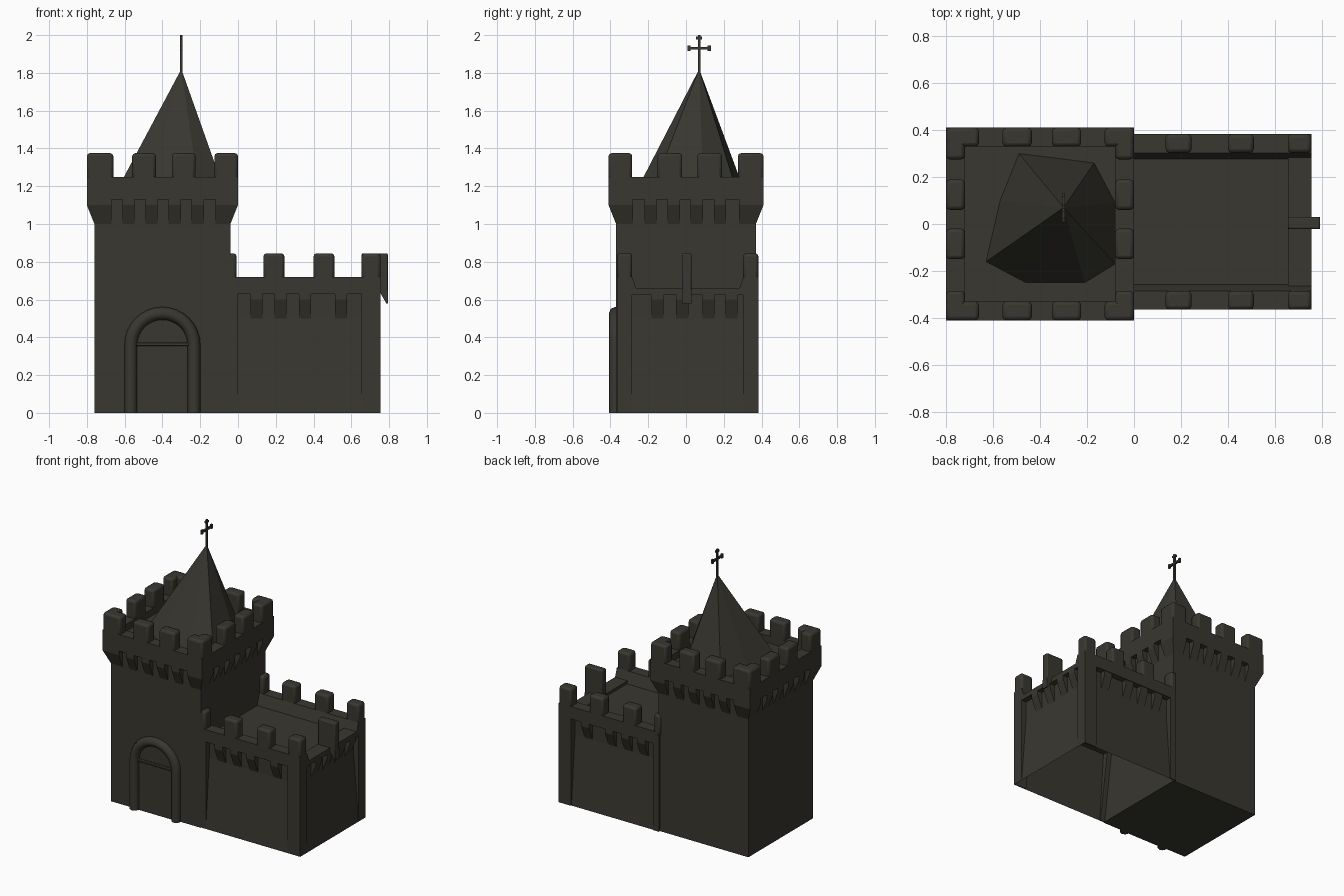
import bpy, bmesh, math
from mathutils import Matrix

old = bpy.data.objects.get("Cube")
if old:
    bpy.data.objects.remove(old, do_unlink=True)

stone = bpy.data.materials.new("dark_stone")
stone.use_nodes = True
COLOR = (0.040, 0.038, 0.029, 1)
stone.diffuse_color = COLOR
stone.node_tree.nodes["Principled BSDF"].inputs["Base Color"].default_value = COLOR


def finish(name, bm, bevel=0):
    bmesh.ops.recalc_face_normals(bm, faces=bm.faces)
    mesh = bpy.data.meshes.new(name)
    bm.to_mesh(mesh)
    bm.free()
    obj = bpy.data.objects.new(name, mesh)
    bpy.context.collection.objects.link(obj)
    mesh.materials.append(stone)
    if bevel:
        mod = obj.modifiers.new("soft_edges", "BEVEL")
        mod.width, mod.segments = bevel, 2
        bpy.context.view_layer.objects.active = obj
        obj.select_set(True)
        bpy.ops.object.shade_smooth_by_angle(angle=math.radians(40))
        obj.select_set(False)


def block(name, low, z0, z1, high=None, bevel=0, open_base=False):
    """Box or tapered box; low and high are (x0, x1, y0, y1) rectangles."""
    bm = bmesh.new()
    rings = []
    for (x0, x1, y0, y1), z in ((low, z0), (high or low, z1)):
        rings.append([bm.verts.new((x, y, z))
                      for x, y in ((x0, y0), (x1, y0), (x1, y1), (x0, y1))])
    lo, hi = rings
    for i in range(4):
        j = (i + 1) % 4
        bm.faces.new((lo[i], lo[j], hi[j], hi[i]))
    bm.faces.new(hi)
    if not open_base:
        bm.faces.new(lo[::-1])
    finish(name, bm, bevel)


def corbel(name, x, y, z, angle):
    """Bracket growing from a wall; angle turns its outward direction from -y."""
    bm = bmesh.new()
    profile = [(0.03, 0), (0, 0), (-0.04, 0.1), (-0.04, 0.14), (0.03, 0.14)]
    face = bm.faces.new([bm.verts.new((-0.032, a, b)) for a, b in profile])
    ext = bmesh.ops.extrude_face_region(bm, geom=[face])
    moved = [v for v in ext["geom"] if isinstance(v, bmesh.types.BMVert)]
    bmesh.ops.translate(bm, verts=moved, vec=(0.064, 0, 0))
    bm.transform(Matrix.Translation((x, y, z)) @ Matrix.Rotation(angle, 4, "Z"))
    finish(name, bm)


# Tower walls, with the deck as their top
block("tower_body", (-0.76, -0.04, -0.37, 0.37), 0, 1.2)

# Tower parapet
X0, X1, Y = -0.80, 0.0, 0.41
T = 0.08
for sy, side in ((-1, "front"), (1, "back")):
    ya, yb = sorted((sy * Y, sy * (Y - T)))
    block("tower_parapet_" + side, (X0, X1, ya, yb), 1.13, 1.25)
    for a, b in ((-0.80, -0.66), (-0.56, -0.435), (-0.35, -0.225), (-0.125, 0)):
        block("tower_merlon_" + side, (a, b, ya, yb), 1.22, 1.375, bevel=0.016)
    # flared corners
    for wall, lip, inner, side2 in ((-0.76, -0.80, -0.67, "right"),
                                    (-0.04, 0, -0.12, "left")):
        w = sorted((wall, inner)) + sorted((sy * 0.37, sy * 0.28))
        l = sorted((lip, inner)) + sorted((sy * Y, sy * 0.28))
        name = "tower_flare_" + side + "_" + side2
        block(name, w, 1.0, 1.1, high=l)
        block(name + "_top", l, 1.1, 1.14)
for xa, side in ((X0, "right"), (X1 - T, "left")):
    block("tower_parapet_" + side, (xa, xa + T, -Y, Y), 1.13, 1.25)
    for a, b in ((-Y, -0.285), (-0.15, -0.02), (0.06, 0.19), (0.275, Y)):
        block("tower_merlon_" + side, (xa, xa + T, a, b), 1.22, 1.375, bevel=0.016)

# Tower corbels, four to a side
for i in range(4):
    x = -0.579 + 0.122 * i
    y = -0.187 + 0.122 * i
    corbel("tower_corbel_front", x, -0.37, 1.0, 0)
    corbel("tower_corbel_back", x, 0.37, 1.0, math.pi)
    corbel("tower_corbel_left", -0.04, y, 1.0, math.pi / 2)
    corbel("tower_corbel_right", -0.76, y, 1.0, -math.pi / 2)

# Off-centre faceted spire
bm = bmesh.new()
base = [bm.verts.new((x, y, 1.2)) for x, y in (
    (-0.49, 0.30), (-0.57, 0.10), (-0.63, -0.16), (-0.46, -0.25),
    (-0.21, -0.25), (-0.08, -0.17), (-0.08, 0.09), (-0.17, 0.26))]
tip = bm.verts.new((-0.30, 0.07, 1.82))
for i, v in enumerate(base):
    bm.faces.new((v, base[(i + 1) % len(base)], tip))
finish("spire", bm)

# Cross with flared ends
cx, cy = -0.30, 0.07
R = 0.007
block("cross_post", (cx - R, cx + R, cy - R, cy + R), 1.78, 2.0)
block("cross_bar", (cx - R, cx + R, cy - 0.055, cy + 0.055), 1.923, 1.937)
for s in (-1, 1):
    a, b = sorted((cy + s * 0.045, cy + s * 0.062))
    block("cross_bar_end", (cx - R, cx + R, a, b), 1.915, 1.945)
block("cross_top_end", (cx - R, cx + R, cy - 0.016, cy + 0.016), 1.978, 1.992)

# Wing walls lean in towards the corbels, with the deck as their top
WX, WF, WB = 0.755, -0.365, 0.378
D = 0.04
inset = (-0.04, WX - D, WF + D, WB - D)
block("wing_body", (-0.04, WX, WF, WB), 0, 0.5, open_base=True, high=inset)
block("wing_core", inset, 0.5, 0.64)
for outer, s, side in ((WF, 1, "front"), (WB + 0.005, -1, "back")):
    def band(depth):
        return sorted((outer, outer + s * depth))
    block("wing_parapet_" + side, [-0.04, WX] + band(0.11), 0.63, 0.72,
          high=[-0.04, WX] + band(T))
    # piers at both ends of the wall, thinning to nothing at the ground
    for a, b in ((0.655, WX), (-0.05, -0.003)):
        block("wing_pier_" + side, [a, b] + band(0.008), 0, 0.5, high=[a, b] + band(T))
        block("wing_pier_top_" + side, [a, b] + band(T), 0.5, 0.7)
    block("wing_end_pier_" + side, [WX - 0.002, WX] + band(T), 0, 0.5,
          high=[0.655, WX] + band(T))
    for a, b in ((-0.06, -0.008), (0.135, 0.245), (0.40, 0.51), (0.655, WX)):
        block("wing_merlon_" + side, [a, b] + band(T), 0.69, 0.845, bevel=0.016)
block("wing_parapet_end", (0.655, WX, WF, WB), 0.625, 0.66)

# Wing corbels
for x in (0.098, 0.225, 0.355, 0.545):
    corbel("wing_corbel_front", x, WF + D, 0.5, 0)
    corbel("wing_corbel_back", x, WB - D, 0.5, math.pi)
for y in (-0.15, -0.02, 0.12, 0.24):
    corbel("wing_corbel_end", WX - D, y, 0.5, math.pi / 2)

# Thin middle merlon on the wing end, with a slanted foot outside
block("end_merlon", (0.655, 0.793, -0.022, 0.03), 0.64, 0.845, bevel=0.008)
block("end_merlon_foot", (0.785, 0.793, -0.022, 0.03), 0.58, 0.65,
      high=(0.745, 0.793, -0.022, 0.03))

# Door surround: a round moulding swept along an arch
DX, SPRING, RAD = -0.40, 0.36, 0.167
path = [(DX - RAD, 0)]
path += [(DX - RAD * math.cos(t), SPRING + RAD * math.sin(t))
         for t in (math.pi * k / 16 for k in range(17))]
path += [(DX + RAD, 0)]
curve = bpy.data.curves.new("door_surround", "CURVE")
curve.dimensions = "3D"
curve.bevel_depth, curve.bevel_resolution = 0.034, 2
curve.use_fill_caps = True
spline = curve.splines.new("POLY")
spline.points.add(len(path) - 1)
for p, (x, z) in zip(spline.points, path):
    p.co = (x, -0.374, z, 1)
curve.materials.append(stone)
surround = bpy.data.objects.new("door_surround", curve)
bpy.context.collection.objects.link(surround)

# Door leaf and lintel bar
block("door_leaf", (DX - 0.14, DX + 0.14, -0.375, -0.368), 0.0, 0.35)
block("door_lintel", (DX - 0.145, DX + 0.145, -0.385, -0.36), 0.355, 0.372, bevel=0.004)
